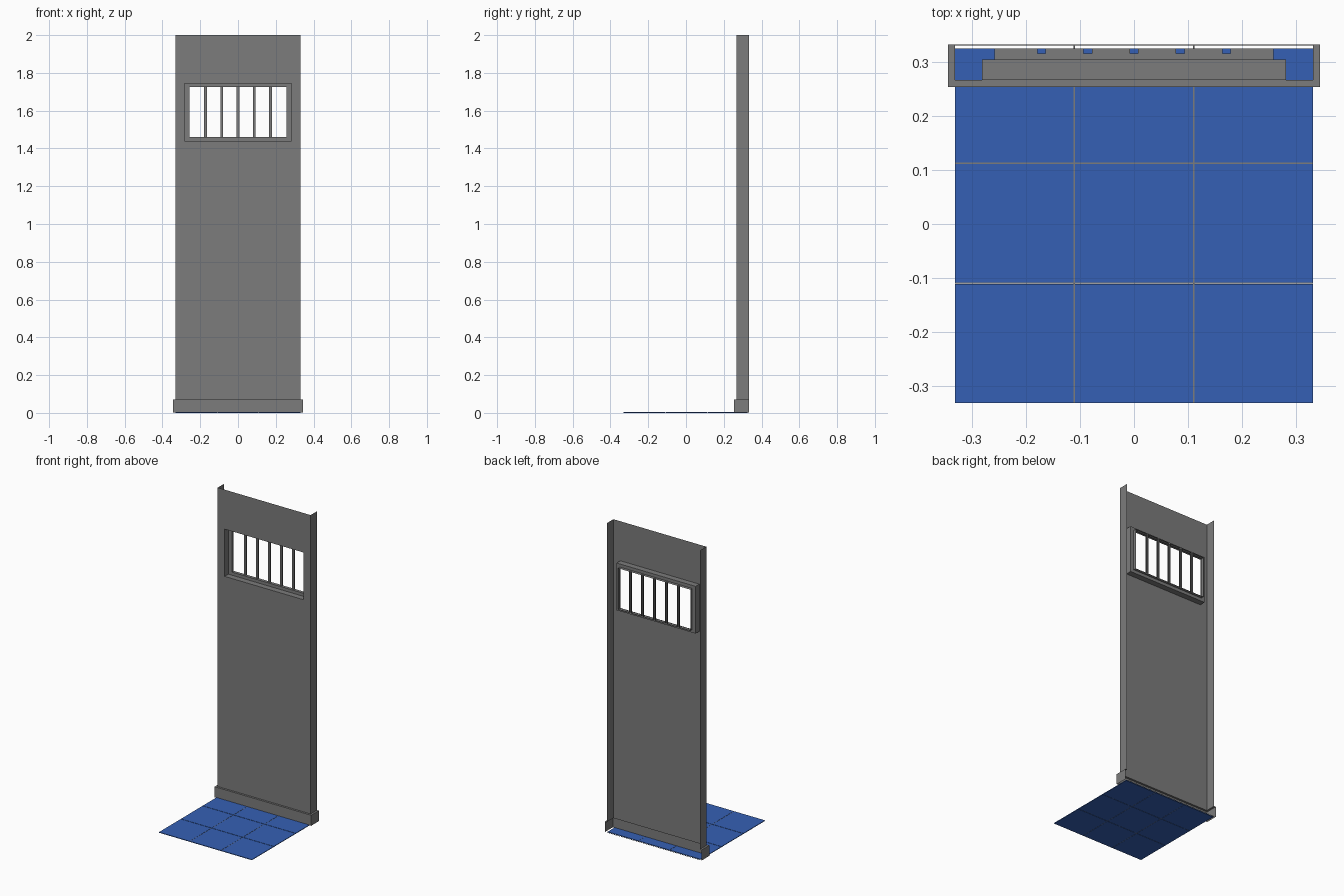
import bpy, bmesh
from mathutils import Vector

cube = bpy.data.objects.get("Cube")
if cube:
    bpy.data.objects.remove(cube, do_unlink=True)


def material(name, rgb):
    m = bpy.data.materials.new(name)
    m.use_nodes = True
    m.diffuse_color = (*rgb, 1)
    m.node_tree.nodes["Principled BSDF"].inputs["Base Color"].default_value = (*rgb, 1)
    return m


grey = material("grey plaster", (0.2, 0.2, 0.2))
blue = material("blue tile", (0.036, 0.118, 0.46))


def loft(name, loops, mat, closed=False):
    """Sheet that joins loops of points with the same count."""
    bm = bmesh.new()
    rows = [[bm.verts.new(p) for p in loop] for loop in loops]
    for a, b in zip(rows, rows[1:]):
        n = len(a)
        for i in range(n if closed else n - 1):
            j = (i + 1) % n
            bm.faces.new((a[i], a[j], b[j], b[i]))
    mesh = bpy.data.meshes.new(name)
    bm.to_mesh(mesh)
    bm.free()
    mesh.materials.append(mat)
    ob = bpy.data.objects.new(name, mesh)
    bpy.context.collection.objects.link(ob)
    return ob


def extrude(name, points, offset, mat):
    return loft(name, [points, [Vector(p) + Vector(offset) for p in points]], mat)


def rect(half, low, high, y):
    return [(-half, y, low), (half, y, low), (half, y, high), (-half, y, high)]


def box(name, x0, x1, y0, y1, z0, z1, mat):
    bm = bmesh.new()
    bmesh.ops.create_cube(bm, size=1)
    for v in bm.verts:
        v.co = (x1 if v.co.x > 0 else x0, y1 if v.co.y > 0 else y0, z1 if v.co.z > 0 else z0)
    mesh = bpy.data.meshes.new(name)
    bm.to_mesh(mesh)
    bm.free()
    mesh.materials.append(mat)
    bpy.context.collection.objects.link(bpy.data.objects.new(name, mesh))


W, FRONT, BACK = 0.332, 0.267, 0.333        # wall half width and depth range
STEP, NOTCH, REAR = 0.305, 0.316, 0.325     # window recess depths
LOW, HIGH, HALF = 1.46, 1.725, 0.258        # window opening
SKIRT = 0.07

# Wall sheet with the stepped window recess
loft("wall_with_window", [
    rect(W, SKIRT, 2, FRONT),
    rect(0.282, 1.44, 1.745, FRONT),
    rect(0.282, 1.44, 1.745, STEP),
    rect(HALF, LOW, HIGH, STEP),
    rect(HALF, LOW, HIGH, NOTCH)], grey, closed=True)

# Open-backed returns at the wall's ends
for side, s in (("left", 1), ("right", -1)):
    extrude("wall_return_" + side, [(s * W, FRONT, SKIRT), (s * W, BACK, SKIRT)],
            (0, 0, 2 - SKIRT), grey)
    extrude("window_jamb_" + side, [(s * HALF, NOTCH, LOW), (s * HALF, REAR, LOW)],
            (0, 0, HIGH - LOW), grey)

# Window bars: channels open at the back
bar = 0.0075
centres = [i * 0.0856 for i in range(-2, 3)]
for c in centres:
    extrude("window_bar", [(c - bar, REAR, LOW), (c - bar, NOTCH, LOW),
                           (c + bar, NOTCH, LOW), (c + bar, REAR, LOW)],
            (0, 0, HIGH - LOW), grey)

# Sill and head pieces between the bars
starts = [-HALF] + [c + bar for c in centres]
ends = [c - bar for c in centres] + [HALF]
for a, b in zip(starts, ends):
    for name, z in (("sill_piece", LOW), ("head_piece", HIGH)):
        extrude(name, [(a, NOTCH, z), (b, NOTCH, z)], (0, REAR - NOTCH, 0), grey)


# Skirting board, hollow, wrapped around three sides
def wrap(out, z):
    x, y = W + out, FRONT - out
    return [(-x, BACK, z), (-x, y, z), (x, y, z), (x, BACK, z)]


loft("skirting_board", [wrap(0.013, 0.002), wrap(0.013, SKIRT), wrap(0, SKIRT)], grey)

# Floor tiles with narrow joints
columns = [(-W, -0.1125), (-0.1095, 0.1095), (0.1125, W)]
rows = [(-W, -0.111), (-0.108, 0.111), (0.114, REAR)]
for x0, x1 in columns:
    for y0, y1 in rows:
        box("floor_tile", x0, x1, y0, y1, 0, 0.004, blue)

# Joint strips
for x in (-0.111, 0.111):
    box("floor_joint_long", x - 0.0015, x + 0.0015, -W, BACK, 0.001, 0.003, grey)
for y in (-0.1095, 0.1125, BACK - 0.001):
    box("floor_joint_cross", -W, W, y - 0.001, y + 0.001, 0.001, 0.002, grey)
